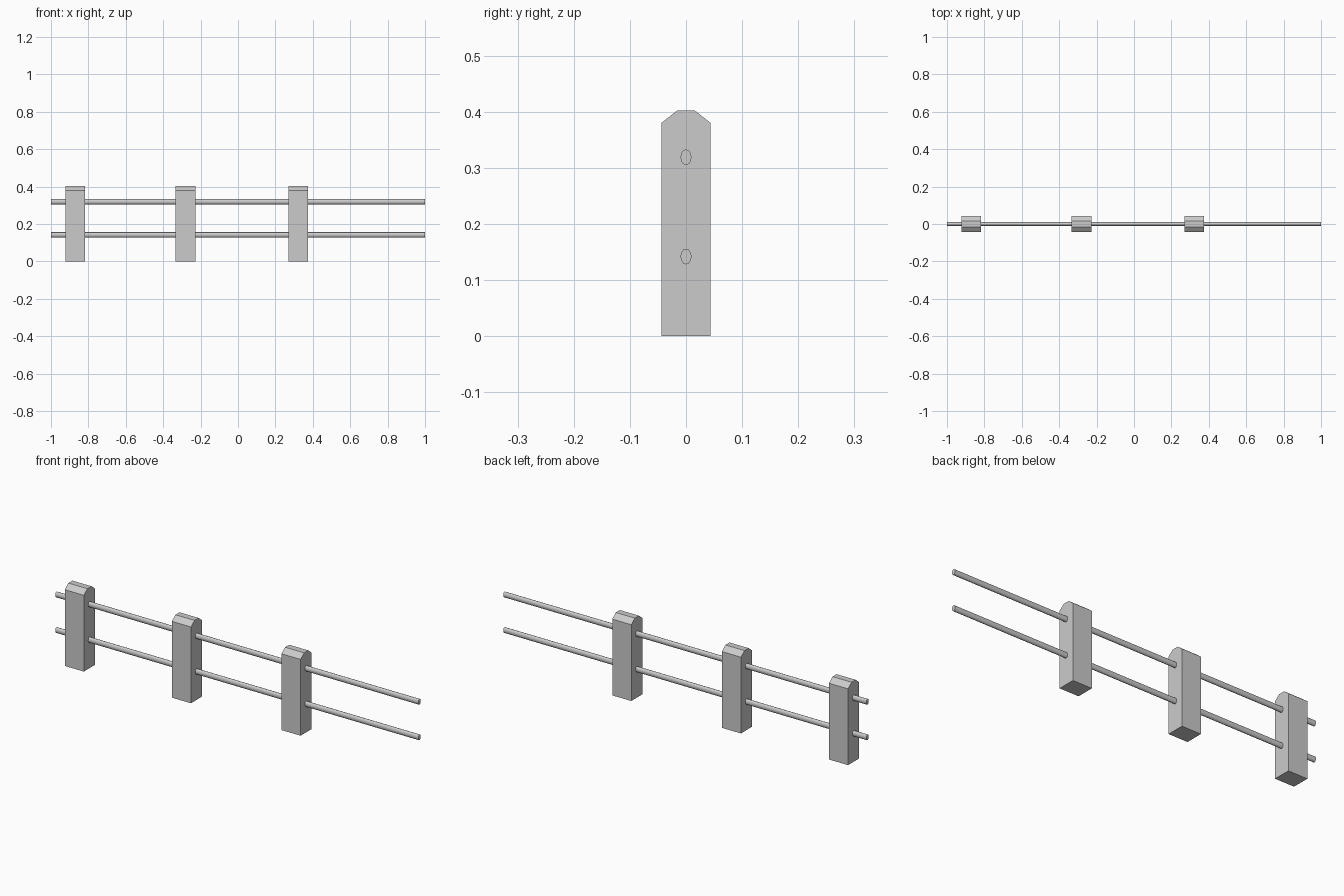
import bpy
import bmesh
import math
from mathutils import Matrix

cube = bpy.data.objects.get("Cube")
if cube:
    bpy.data.objects.remove(cube, do_unlink=True)

POST_WIDTH = 0.105
RAIL_LENGTH = 2.0

grey = bpy.data.materials.new("light_grey")
grey.use_nodes = True
grey.diffuse_color = (0.6, 0.6, 0.6, 1)
grey.node_tree.nodes["Principled BSDF"].inputs["Base Color"].default_value = (0.6, 0.6, 0.6, 1)


def add_object(name, bm, location):
    bmesh.ops.recalc_face_normals(bm, faces=bm.faces)
    mesh = bpy.data.meshes.new(name)
    bm.to_mesh(mesh)
    bm.free()
    mesh.materials.append(grey)
    obj = bpy.data.objects.new(name, mesh)
    obj.location = location
    bpy.context.collection.objects.link(obj)
    return obj


# Post: side profile with a chamfered top, extruded along x
def add_post(name, x):
    half = [(0.044, 0), (0.044, 0.38), (0.016, 0.402)]
    profile = half + [(-y, z) for y, z in reversed(half)]
    bm = bmesh.new()
    face = bm.faces.new([bm.verts.new((-POST_WIDTH / 2, y, z)) for y, z in profile])
    side = bmesh.ops.extrude_face_region(bm, geom=[face])["geom"]
    verts = [v for v in side if isinstance(v, bmesh.types.BMVert)]
    bmesh.ops.translate(bm, verts=verts, vec=(POST_WIDTH, 0, 0))
    return add_object(name, bm, (x, 0, 0))


# Rail: slim oval bar running the whole length through the posts
def add_rail(name, z):
    bm = bmesh.new()
    bmesh.ops.create_cone(bm, cap_ends=True, segments=12, radius1=0.014,
                          radius2=0.014, depth=RAIL_LENGTH,
                          matrix=Matrix.Rotation(math.pi / 2, 4, "Y"))
    bmesh.ops.scale(bm, vec=(1, 0.7, 1), verts=bm.verts)
    rail = add_object(name, bm, (0, 0, z))
    bpy.ops.object.select_all(action="DESELECT")
    rail.select_set(True)
    bpy.context.view_layer.objects.active = rail
    bpy.ops.object.shade_smooth_by_angle(angle=math.radians(50))


for name, x in (("right_post", -0.871), ("middle_post", -0.281), ("left_post", 0.323)):
    add_post(name, x)

for name, z in (("lower_rail", 0.142), ("upper_rail", 0.319)):
    add_rail(name, z)
